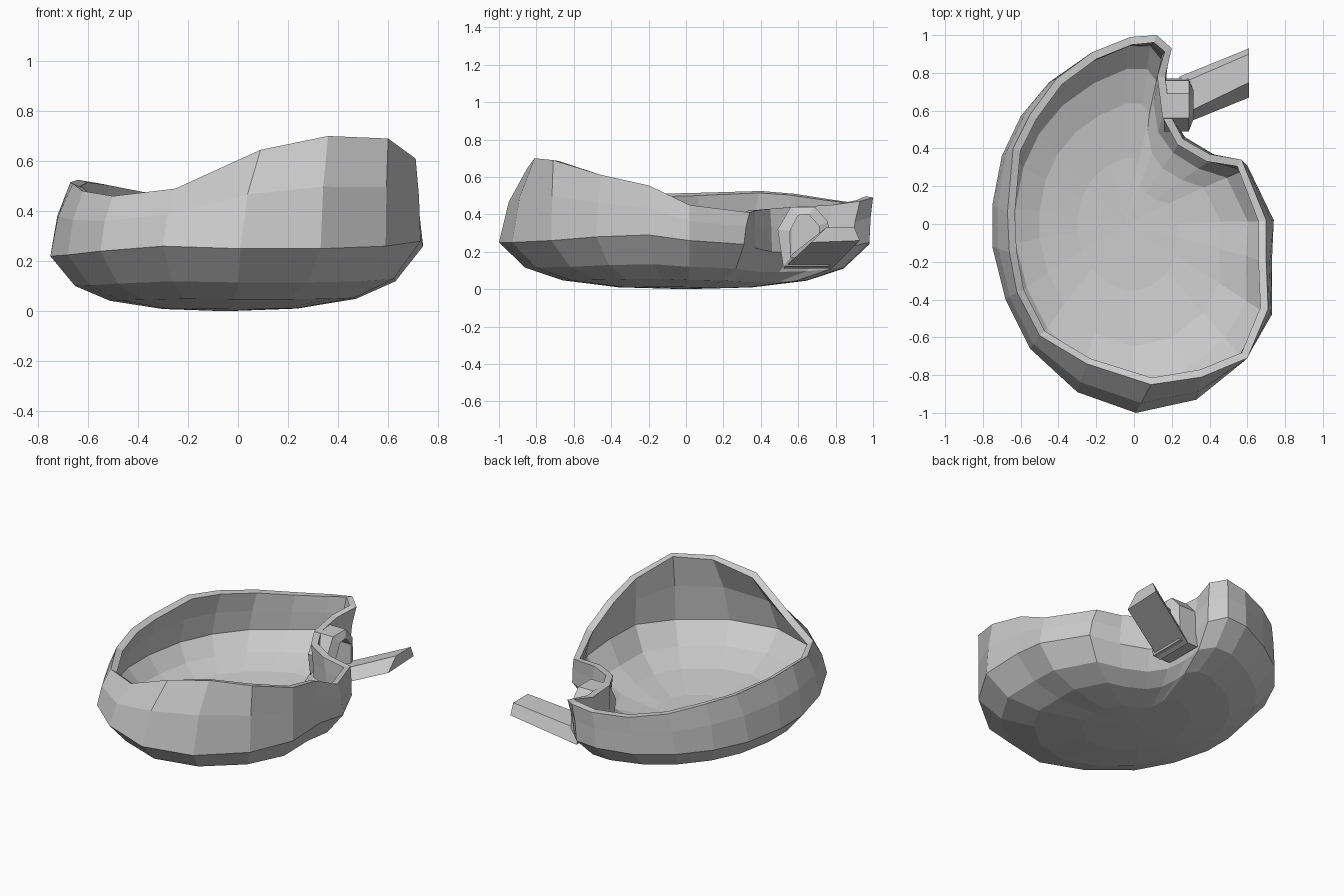
import bpy, bmesh

if "Cube" in bpy.data.objects:
    bpy.data.objects.remove(bpy.data.objects["Cube"])


def loft(name, rings, start=None, end=None):
    """Skin matching closed rings; start/end may be 'cap' or a centre point."""
    bm = bmesh.new()
    vs = [[bm.verts.new(p) for p in r] for r in rings]
    n = len(rings[0])
    for a, b in zip(vs, vs[1:]):
        for i in range(n):
            j = (i + 1) % n
            bm.faces.new((a[i], b[i], b[j], a[j]))
    for mode, ring in ((start, vs[0]), (end, vs[-1])):
        if mode == 'cap':
            bm.faces.new(ring)
        elif mode is not None:
            c = bm.verts.new(mode)
            for i in range(n):
                bm.faces.new((ring[i], c, ring[(i + 1) % n]))
    if start == 'cap' or end == 'cap':
        bmesh.ops.recalc_face_normals(bm, faces=bm.faces)
    me = bpy.data.meshes.new(name)
    bm.to_mesh(me)
    bm.free()
    ob = bpy.data.objects.new(name, me)
    bpy.context.collection.objects.link(ob)
    return ob


# Bowl: uneven rim and wider waist outlines, counterclockwise from the notch tip
rim = [(.20, .93, .47), (.12, 1.0, .49), (-.02, .99, .47), (-.22, .91, .46),
       (-.41, .77, .48), (-.55, .58, .51), (-.64, .40, .525), (-.67, .06, .515),
       (-.66, -.15, .51), (-.62, -.36, .48), (-.50, -.59, .46), (-.25, -.74, .49),
       (.09, -.85, .645), (.36, -.81, .70), (.60, -.71, .69), (.71, -.45, .61),
       (.70, -.20, .555), (.70, .02, .45), (.57, .34, .41), (.40, .37, .42),
       (.26, .45, .43), (.19, .58, .44), (.165, .78, .45)]
waist = [(.18, .89, .23), (.10, .98, .25), (-.04, .98, .24), (-.25, .89, .22),
         (-.45, .75, .22), (-.60, .57, .22), (-.70, .36, .22), (-.75, .10, .22),
         (-.75, -.12, .22), (-.68, -.40, .225), (-.55, -.66, .24), (-.30, -.89, .26),
         (.01, -1.0, .25), (.33, -.93, .25), (.59, -.72, .26), (.73, -.48, .28),
         (.73, -.20, .29), (.74, .02, .26), (.60, .31, .24), (.42, .37, .22),
         (.27, .46, .20), (.19, .58, .20), (.17, .75, .21)]
upper = [(.35 * r[0] + .65 * w[0], .35 * r[1] + .65 * w[1], .55 * r[2] + .45 * w[2])
         for r, w in zip(rim, waist)]
cx = -.05
rings = [rim, upper, waist]
for s, h in ((.86, .46), (.66, .19), (.36, .04)):
    rings.append([(cx + (x - cx) * s, y * s, z * h) for x, y, z in waist])
bowl = loft("bowl", rings, end=(cx, 0, 0))
solid = bowl.modifiers.new("wall", 'SOLIDIFY')
solid.thickness = .042
solid.offset = -1

# Hollow arched socket in the notch
outer = [(.52, .12), (.49, .32), (.56, .44), (.69, .44), (.76, .36), (.77, .12)]
inner = [(.56, .17), (.555, .31), (.60, .395), (.655, .40), (.71, .34), (.71, .17)]
loft("stem_socket", [[(x, y, z) for y, z in sec] for x, sec in
                     ((.16, outer), (.29, outer), (.315, inner), (.20, inner))],
     start='cap', end='cap')

# Stem: tapered strap rising outwards from the socket
base = [(.52, .11), (.57, .19), (.74, .19), (.78, .11)]
tip = [(.67, .25), (.75, .33), (.90, .33), (.93, .26)]
loft("stem", [[(.24, y, z) for y, z in base], [(.61, y, z) for y, z in tip]],
     start='cap', end='cap')
